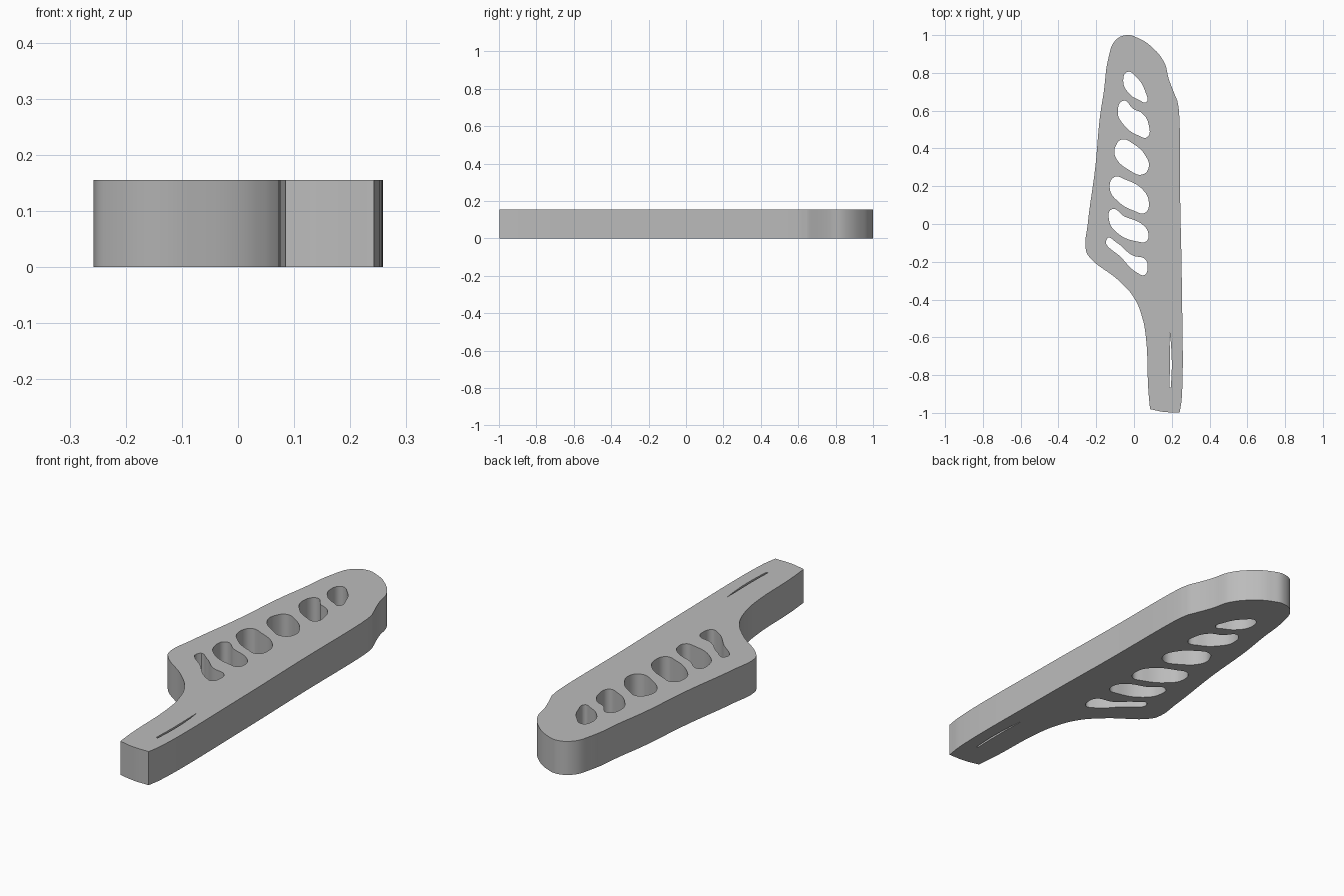
import bpy
import bmesh

# Remove the default cube only
default_cube = bpy.data.objects.get("Cube")
if default_cube:
    bpy.data.objects.remove(default_cube, do_unlink=True)

THICKNESS = 0.155
UNIT = 0.01  # profile points are in hundredths


def add_loop(curve, points, corners=()):
    """Add a closed smooth loop; the listed point indices stay sharp."""
    spline = curve.splines.new("BEZIER")
    spline.bezier_points.add(len(points) - 1)
    spline.use_cyclic_u = True
    spline.resolution_u = 8
    for index, (point, (x, y)) in enumerate(zip(spline.bezier_points, points)):
        handle = "VECTOR" if index in corners else "AUTO"
        point.co = (x * UNIT, y * UNIT, 0)
        point.handle_left_type = point.handle_right_type = handle


# Outer silhouette: rounded tip, straight long edge, narrow stem, angled shoulder
outline = [
    (-4, 100), (2, 98.5), (8.5, 94.5), (16, 85.5), (18.5, 76.5), (23, 65),
    (23.8, 60), (24.5, 10), (25.3, -30), (25.3, -92), (24.2, -99.7),
    (16, -99.5), (8.5, -98), (7.6, -88), (6.3, -60), (4.5, -50), (0, -39),
    (-8, -30), (-24, -17), (-25.5, -13.5), (-24.5, 0), (-20.5, 30),
    (-18, 57), (-16, 70), (-13.5, 88), (-10, 97),
]

# Lightening holes, from the tip down to the shoulder
tip_hole = [(-3.5, 80.5), (1.5, 77.5), (6, 70), (6.5, 64.5), (3, 65.5),
            (-2.5, 69), (-5.7, 75.5)]
second_hole = [(-5.5, 65.3), (-0.5, 61), (4.5, 58.5), (7.8, 52.5), (7, 46),
               (2, 47), (-5, 52), (-8.6, 59.5)]
third_hole = [(-6.5, 44.7), (-0.5, 42.5), (6, 36.3), (7.8, 30), (4.5, 26.2),
              (-2.5, 28.5), (-10, 36), (-9.8, 41)]
fourth_hole = [(-10.5, 24.8), (-4.5, 23.5), (4.5, 18.3), (7.8, 12), (6, 6),
               (0, 7), (-8.5, 12), (-12.8, 18.5)]
fifth_hole = [(-11.8, 7.8), (-5, 4), (4.5, -0.3), (7.6, -5), (6.5, -9.2),
              (2, -9.3), (-8.5, -5), (-13.2, 2)]
shoulder_hole = [(-14.2, -7.7), (-9, -10), (-1, -16.5), (6, -18.8), (7.2, -23),
                 (5.5, -27), (2, -26), (-6.5, -18)]

# Thin slot in the stem
slot = [(18.8, -56.5), (19.6, -64), (20, -76), (19.5, -86.5), (18.7, -86.5),
        (19, -76)]

# Extruded flat profile with every opening cut through
profile = bpy.data.curves.new("plate_profile", "CURVE")
profile.dimensions = "2D"
profile.fill_mode = "BOTH"
profile.extrude = THICKNESS / 2
add_loop(profile, outline, corners=(5, 10, 12))
for hole in (tip_hole, second_hole, third_hole, fourth_hole, fifth_hole,
             shoulder_hole):
    add_loop(profile, hole)
add_loop(profile, slot, corners=(0, 3, 4))

plate = bpy.data.objects.new("perforated_plate", profile)
bpy.context.collection.objects.link(plate)
bpy.ops.object.select_all(action="DESELECT")
bpy.context.view_layer.objects.active = plate
plate.select_set(True)
bpy.ops.object.convert(target="MESH")
plate = bpy.context.object

# Weld caps to walls and rest the plate on the ground
mesh = bmesh.new()
mesh.from_mesh(plate.data)
bmesh.ops.remove_doubles(mesh, verts=mesh.verts, dist=0.0001)
bmesh.ops.translate(mesh, verts=mesh.verts, vec=(0, 0, THICKNESS / 2))
bmesh.ops.recalc_face_normals(mesh, faces=mesh.faces)
mesh.to_mesh(plate.data)
mesh.free()
bpy.ops.object.shade_smooth_by_angle()

# Single plain grey
grey = bpy.data.materials.new("plain_grey")
grey.use_nodes = True
colour = (0.5, 0.5, 0.5, 1)
grey.diffuse_color = colour
grey.node_tree.nodes["Principled BSDF"].inputs["Base Color"].default_value = colour
plate.data.materials.clear()
plate.data.materials.append(grey)
